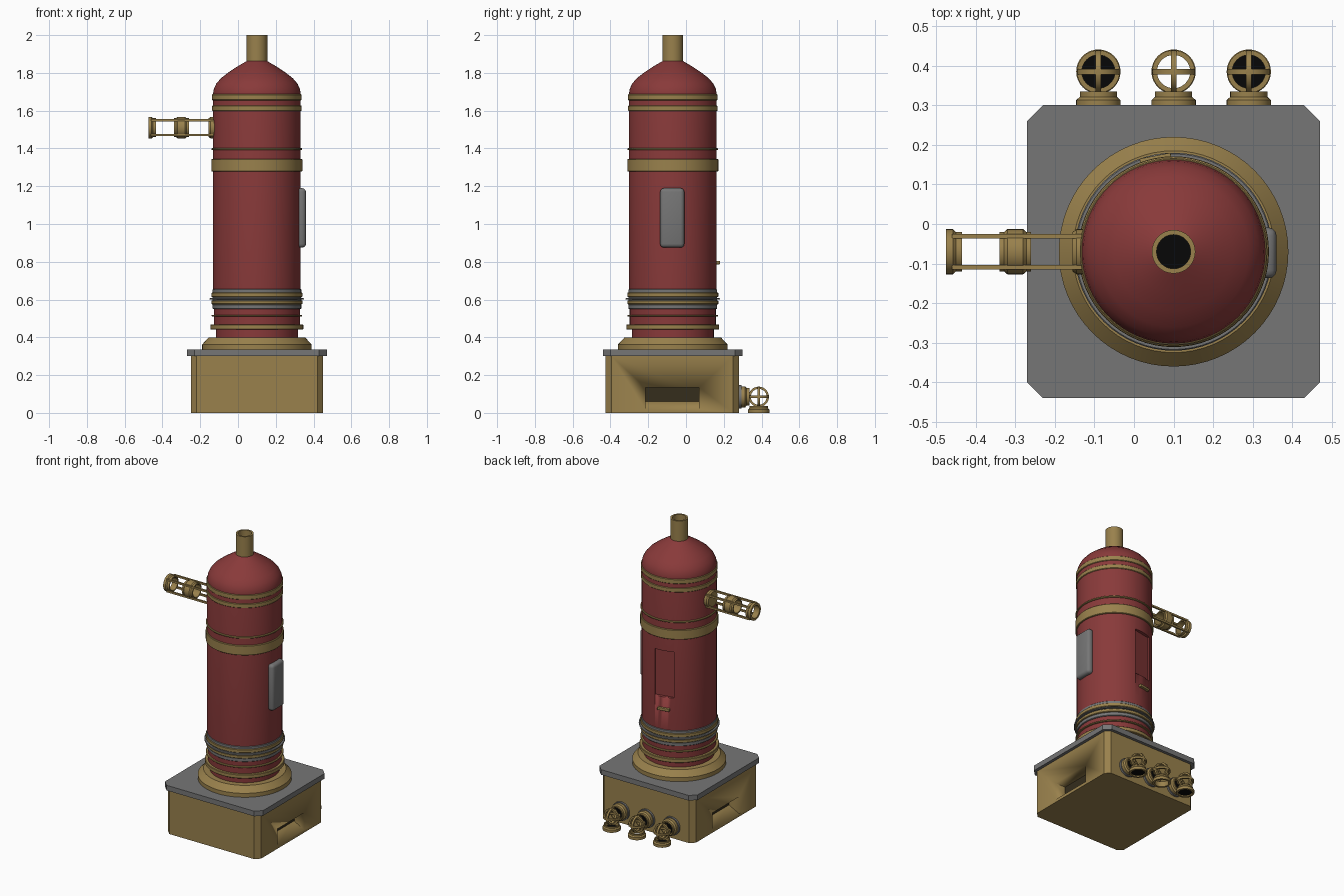
import bpy, bmesh, math
from mathutils import Matrix, Vector

cube = bpy.data.objects.get("Cube")
if cube:
    bpy.data.objects.remove(cube)

CX, CY = 0.10, -0.07          # tower axis


def material(name, rgb):
    m = bpy.data.materials.new(name)
    m.use_nodes = True
    m.diffuse_color = (*rgb, 1)
    m.node_tree.nodes["Principled BSDF"].inputs["Base Color"].default_value = (*rgb, 1)
    return m


BRASS = material("brass", (0.32, 0.22, 0.073))
RED = material("red_paint", (0.25, 0.042, 0.042))
GREY = material("grey_metal", (0.18, 0.18, 0.18))
DARK = material("dark_recess", (0.035, 0.026, 0.012))
BLACK = material("black", (0.002, 0.002, 0.002))


def finish(name, bm, mat, matrix=Matrix()):
    bm.transform(matrix)
    bmesh.ops.recalc_face_normals(bm, faces=bm.faces)
    me = bpy.data.meshes.new(name)
    bm.to_mesh(me)
    bm.free()
    me.materials.append(mat)
    ob = bpy.data.objects.new(name, me)
    bpy.context.collection.objects.link(ob)
    bpy.ops.object.select_all(action="DESELECT")
    ob.select_set(True)
    bpy.context.view_layer.objects.active = ob
    bpy.ops.object.shade_smooth_by_angle(angle=math.radians(30))
    return ob


def lathe(name, profile, mat, matrix=Matrix.Translation((CX, CY, 0)), steps=64):
    """Revolve a closed (radius, height) outline about local z."""
    bm = bmesh.new()
    vs = [bm.verts.new((r, 0, z)) for r, z in profile]
    edges = [bm.edges.new((a, b)) for a, b in zip(vs, vs[1:] + vs[:1])]
    bmesh.ops.spin(bm, geom=vs + edges, cent=(0, 0, 0), axis=(0, 0, 1),
                   angle=math.tau, steps=steps, use_merge=False)
    bmesh.ops.remove_doubles(bm, verts=bm.verts, dist=1e-5)
    loose = [e for e in bm.edges if not e.link_faces]
    bmesh.ops.delete(bm, geom=loose, context="EDGES")
    return finish(name, bm, mat, matrix)


def ring(name, r0, r1, z0, z1, mat, *args, **kw):
    return lathe(name, [(r0, z0), (r1, z0), (r1, z1), (r0, z1)], mat, *args, **kw)


def disc(name, r, mat, matrix):
    bm = bmesh.new()
    bmesh.ops.create_circle(bm, cap_ends=True, segments=32, radius=r)
    return finish(name, bm, mat, matrix)


def box(name, lo, hi, mat, bevel=0, matrix=Matrix(), upright_only=False):
    bm = bmesh.new()
    bmesh.ops.create_cube(bm, size=1)
    lo, hi = Vector(lo), Vector(hi)
    for v in bm.verts:
        v.co = [a + (b - a) * (c + 0.5) for a, b, c in zip(lo, hi, v.co)]
    if bevel:
        edges = [e for e in bm.edges if not upright_only
                 or abs(e.verts[0].co.z - e.verts[1].co.z) > 1e-4]
        bmesh.ops.bevel(bm, geom=edges, offset=bevel, segments=1 if upright_only else 3,
                        affect="EDGES", profile=0.5)
    return finish(name, bm, mat, matrix)


def cut(target, cutter):
    mod = target.modifiers.new("cut", "BOOLEAN")
    mod.operation, mod.solver, mod.object = "DIFFERENCE", "EXACT", cutter
    bpy.ops.object.select_all(action="DESELECT")
    target.select_set(True)
    bpy.context.view_layer.objects.active = target
    bpy.ops.object.modifier_apply(modifier=mod.name)
    bpy.data.objects.remove(cutter)


# Base box with a sloping recess in each side
base = box("base_box", (-0.25, -0.425, 0), (0.45, 0.28, 0.30), BRASS, 0.03, upright_only=True)
for side, name in ((1, "left"), (-1, "right")):
    bm = bmesh.new()
    outline = [(0.37, 0.02), (0.35, 0.02), (0.27, 0.06), (0.27, 0.135), (0.37, 0.135)]
    face = bm.faces.new([bm.verts.new((CX + side * x, -0.215, z)) for x, z in outline])
    out = bmesh.ops.extrude_face_region(bm, geom=[face])["geom"]
    bmesh.ops.translate(bm, vec=(0, 0.285, 0), verts=[v for v in out if isinstance(v, bmesh.types.BMVert)])
    cutter = finish("cutter", bm, DARK)
    cut(base, cutter)
    x = CX + side * 0.273
    box(name + "_recess_back", (x - 0.002, -0.215, 0.06), (x + 0.002, 0.07, 0.135), DARK)
box("base_slab", (-0.27, -0.44, 0.30), (0.47, 0.30, 0.335), GREY, 0.04, upright_only=True)

# Tower: foot, body with domed top, chimney
lathe("foot_flange", [(0, 0.33), (0.29, 0.33), (0.29, 0.362), (0.255, 0.40), (0, 0.40)], BRASS)
dome = [(0.232, 1.69), (0.228, 1.715), (0.215, 1.743), (0.19, 1.772),
        (0.15, 1.803), (0.10, 1.836), (0.055, 1.862), (0, 1.862)]
body = lathe("tower_body", [(0, 0.39), (0.217, 0.39), (0.217, 0.445), (0.228, 0.46),
                            (0.228, 0.6), (0.232, 0.65)] + dome, RED)
turn = Matrix.Translation((CX, CY, 0)) @ Matrix.Rotation(math.radians(101), 4, "Z")
cut(body, box("cutter", (0.212, -0.065, 0.875), (0.3, 0.065, 1.19), RED, matrix=turn))
ring("chimney", 0.043, 0.055, 1.85, 2.0, BRASS, steps=32)
disc("chimney_bottom", 0.044, BLACK, Matrix.Translation((CX, CY, 1.87)))

# Bands around the tower: name, radius, bottom, top, colour
for name, r, z0, z1, mat in (
        ("foot_band", 0.246, 0.441, 0.468, BRASS),
        ("foot_thin_band", 0.24, 0.510, 0.519, BRASS),
        ("lower_grey_band", 0.235, 0.550, 0.575, GREY),
        ("lower_brass_band", 0.241, 0.575, 0.596, BRASS),
        ("lower_rim", 0.25, 0.599, 0.607, GREY),
        ("middle_grey_band", 0.235, 0.59, 0.615, GREY),
        ("middle_brass_band", 0.241, 0.613, 0.637, BRASS),
        ("upper_grey_band", 0.235, 0.63, 0.655, GREY),
        ("wide_band", 0.241, 1.278, 1.344, BRASS),
        ("thin_upper_band", 0.24, 1.391, 1.402, BRASS),
        ("shoulder_band", 0.237, 1.598, 1.627, BRASS),
        ("top_band", 0.237, 1.655, 1.687, BRASS)):
    b = 0.003
    lathe(name, [(0.2, z0), (r - b, z0), (r, z0 + b), (r, z1 - b), (r - b, z1), (0.2, z1)], mat)

# Side plate and small handle
box("side_plate", (0.31, -0.137, 0.875), (0.36, -0.009, 1.19), GREY, 0.02)
box("handle", (0.22, -0.04, 0.786), (0.247, 0.04, 0.804), BRASS, 0.003, turn)

# Open cage arm reaching to the side
arm = Matrix.Translation((0, CY, 1.51)) @ Matrix.Rotation(math.radians(90), 4, "Y")
lathe("arm_end_ring", [(0.042, -0.475), (0.057, -0.475), (0.057, -0.457),
                       (0.05, -0.45), (0.05, -0.434), (0.042, -0.434)], BRASS, arm, 32)
lathe("arm_middle_ring", [(0.042, -0.34), (0.05, -0.34), (0.05, -0.328), (0.057, -0.32),
                          (0.057, -0.28), (0.05, -0.272), (0.05, -0.26), (0.042, -0.26)], BRASS, arm, 32)
lathe("arm_root_ring", [(0, -0.155), (0.05, -0.155), (0.057, -0.145), (0.057, -0.11), (0, -0.11)], BRASS, arm, 32)
for sy in (-1, 1):
    for sz in (-1, 1):
        y, z = CY + sy * 0.039, 1.51 + sz * 0.039
        box("arm_strut", (-0.46, y - 0.006, z - 0.006), (-0.13, y + 0.006, z + 0.006), BRASS)

# Three caged elbow pipes at the back
for i, x in enumerate((-0.09, 0.10, 0.29)):
    wall = Matrix.Translation((x, 0.275, 0.085)) @ Matrix.Rotation(math.radians(-90), 4, "X")
    ring("elbow_wall_plate", 0.03, 0.062, 0, 0.018, GREY, wall, steps=32)
    lathe("elbow_wall_collar", [(0.04, 0.015), (0.056, 0.015), (0.056, 0.038), (0.047, 0.046),
                                (0.047, 0.06), (0.04, 0.06)], BRASS, wall, 32)
    disc("elbow_wall_hole", 0.042, BLACK, wall @ Matrix.Translation((0, 0, 0.02)))
    down = Matrix.Translation((x, 0.385, 0))
    lathe("elbow_outlet", [(0.043, 0), (0.056, 0), (0.056, 0.018), (0.049, 0.026),
                           (0.049, 0.036), (0.043, 0.036)], BRASS, down, 32)
    if i != 1:
        disc("elbow_outlet_hole", 0.045, BLACK, Matrix.Translation((x, 0.385, 0.008)))
    # crossing hoops
    centre = Matrix.Translation((x, 0.385, 0.085))
    for axis in "XYZ":
        spin = Matrix() if axis == "Z" else Matrix.Rotation(math.radians(90), 4, axis)
        ring("elbow_hoop", 0.042, 0.054, -0.007, 0.007, BRASS, centre @ spin, steps=32)
